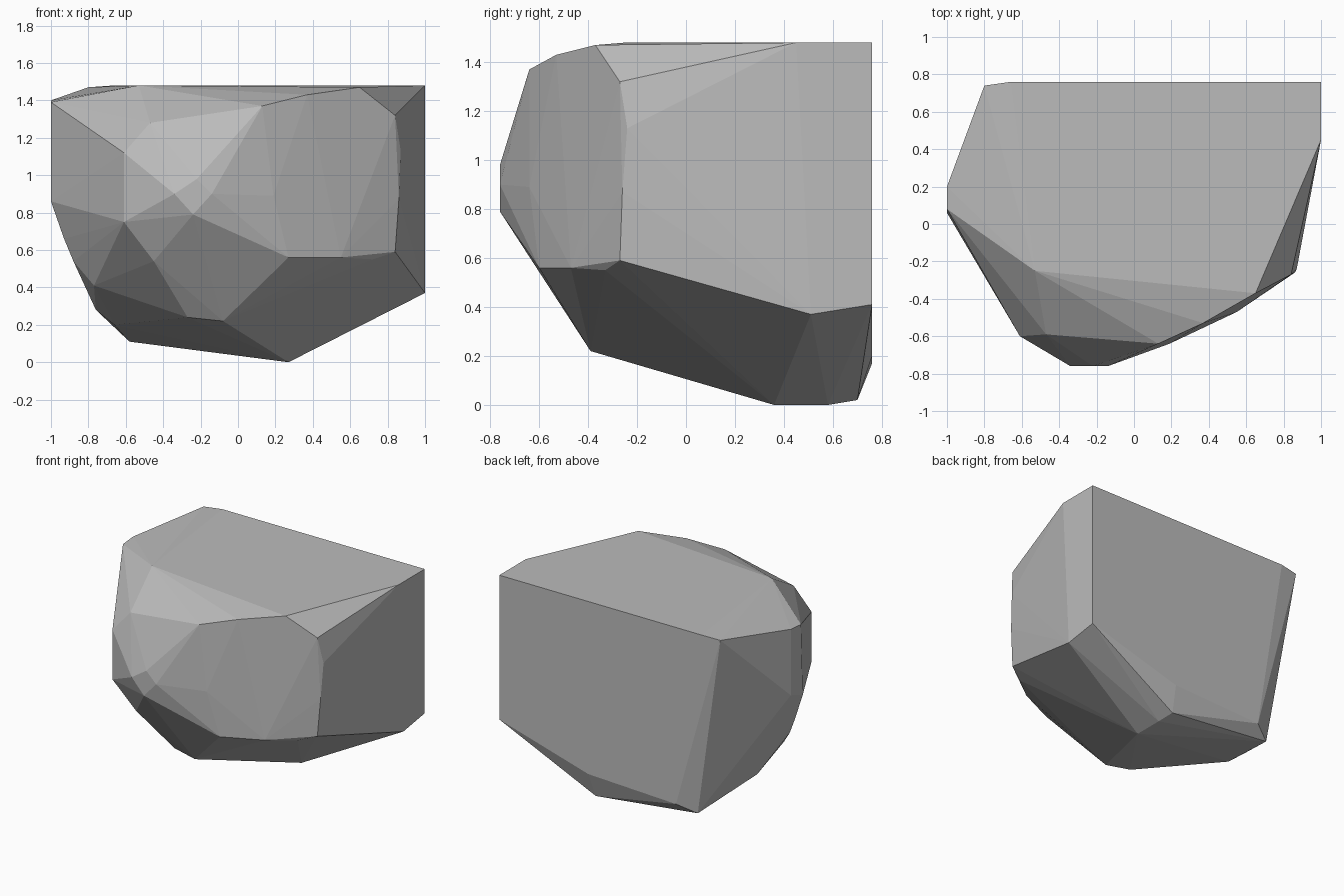
import bpy
import bmesh
import math
from mathutils import Vector

# Remove the default object if the scene has it
default_object = bpy.data.objects.get("Cube")
if default_object:
    bpy.data.objects.remove(default_object, do_unlink=True)

UNIT = 0.01  # corner positions are given in hundredths of a unit


def make_material(name, color):
    """Create one plain material with matching viewport and render colour."""
    material = bpy.data.materials.new(name)
    material.use_nodes = True
    material.diffuse_color = color
    shader = material.node_tree.nodes["Principled BSDF"]
    shader.inputs["Base Color"].default_value = color
    return material


def make_faceted_stone(name, corner_groups, material):
    """Wrap a tight faceted skin around the groups of corners."""
    bm = bmesh.new()
    for group in corner_groups:
        for corner in group:
            bm.verts.new(Vector(corner) * UNIT)
    hull = bmesh.ops.convex_hull(bm, input=bm.verts[:], use_existing_faces=False)
    # Drop corners that ended up inside the skin
    unused = [vert for vert in bm.verts if not vert.link_faces]
    bmesh.ops.delete(bm, geom=unused, context="VERTS")
    # Merge nearly coplanar triangles into broad cleaved facets
    bmesh.ops.dissolve_limit(bm, angle_limit=math.radians(1),
                             verts=bm.verts[:], edges=bm.edges[:])
    bmesh.ops.recalc_face_normals(bm, faces=bm.faces[:])
    for face in bm.faces:
        face.smooth = False
    mesh = bpy.data.meshes.new(name)
    bm.to_mesh(mesh)
    bm.free()
    mesh.materials.append(material)
    stone = bpy.data.objects.new(name, mesh)
    bpy.context.collection.objects.link(stone)
    return stone


# Rim of the flat top
top_rim = [
    (100, 76, 148), (100, 45, 148), (65, -37, 147), (37, -53, 143),
    (13, -64, 137), (-53, -25, 148), (-100, 8, 139), (-100, 20, 140),
    (-80, 74, 147), (-66, 76, 148),
]

# Bulging front with its chipped nose
front_bulge = [
    (-47, -59, 128), (-61, -60, 112), (-61, -60, 75), (-22, -76, 98),
    (-34, -76, 90), (-14, -76, 90), (-24, -76, 79), (19, -64, 89),
    (27, -60, 56), (55, -47, 56), (72, -33, 55), (-45, -55, 54),
]

# Steep cleaved side
steep_side = [
    (84, -27, 132), (87, -24, 113), (86, -26, 87), (84, -27, 59),
    (100, 51, 37), (100, 76, 41),
]

# Rounded opposite side
round_side = [
    (-100, 20, 91), (-100, 6, 86), (-93, 5, 66), (-88, 4, 54),
    (-77, -5, 41), (-76, 25, 28),
]

# Keel underneath and lower edge of the flat back
underside = [
    (-66, 20, 20), (-27, -36, 24), (-8, -39, 22), (27, 36, 0),
    (27, 58, 0), (25, 70, 2), (-58, 69, 11), (-45, 76, 17), (27, 76, 20),
]

stone_grey = make_material("stone grey", (0.5, 0.5, 0.5, 1))
make_faceted_stone(
    "rock",
    [top_rim, front_bulge, steep_side, round_side, underside],
    stone_grey,
)
